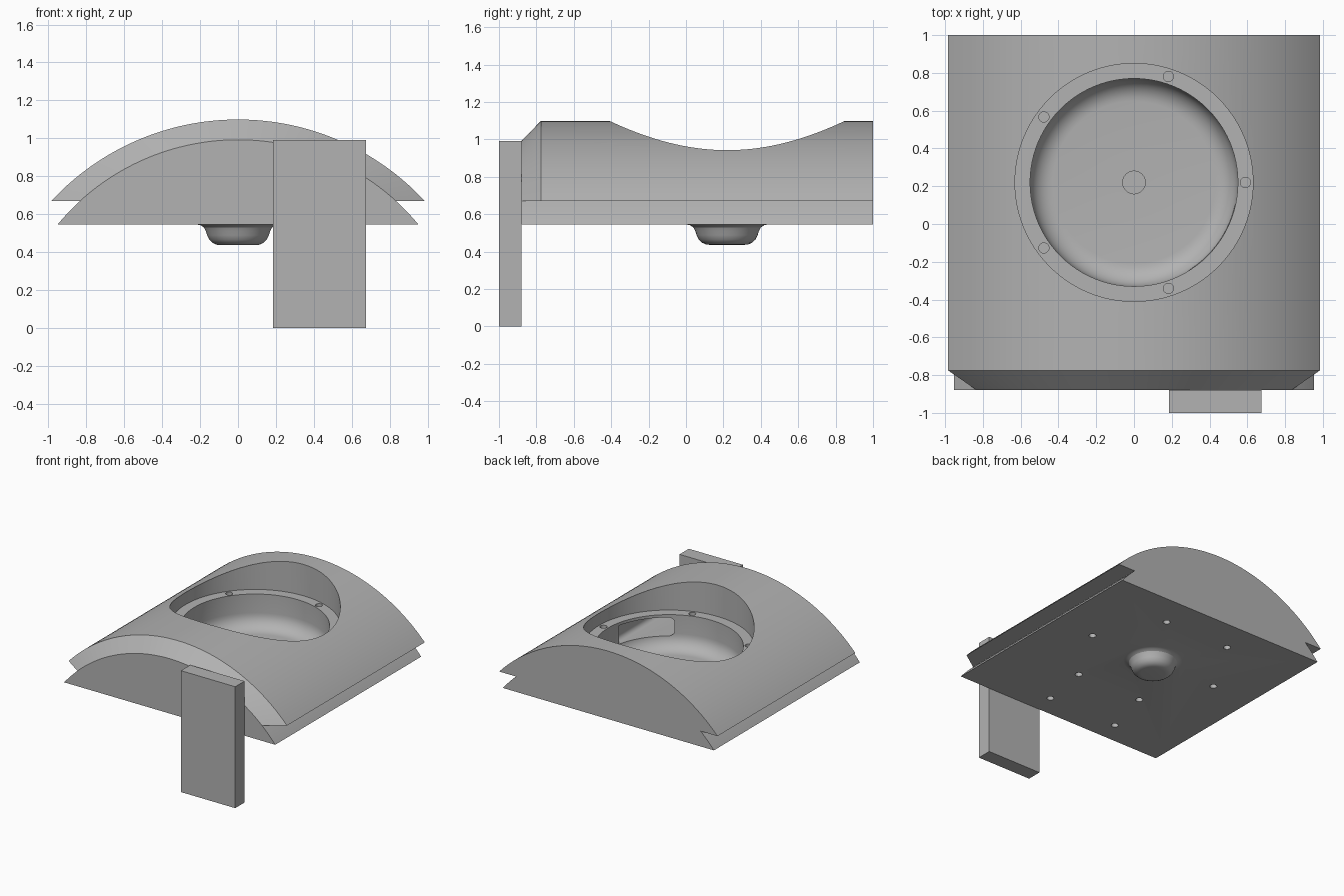
import bpy, bmesh, math

if "Cube" in bpy.data.objects:
    bpy.data.objects.remove(bpy.data.objects["Cube"])

grey = bpy.data.materials.new("plain grey")
grey.diffuse_color = (0.45, 0.45, 0.45, 1)
grey.use_nodes = True
grey.node_tree.nodes["Principled BSDF"].inputs["Base Color"].default_value = grey.diffuse_color

CZ, R_OUT, R_IN = -0.245, 1.344, 1.237   # concentric arcs of the vaulted body
Z_LIP, Z_BASE = 0.67, 0.545
BOWL_Y = 0.22


def make(name, bm):
    bmesh.ops.recalc_face_normals(bm, faces=bm.faces[:])
    me = bpy.data.meshes.new(name)
    bm.to_mesh(me)
    bm.free()
    me.materials.append(grey)
    ob = bpy.data.objects.new(name, me)
    bpy.context.collection.objects.link(ob)
    return ob


def arc(r, z0, z1, n, full=False):
    """Arc points from height z0 on +x to z1 (on -x when full)."""
    a0, a1 = math.asin((z0 - CZ) / r), math.asin((z1 - CZ) / r)
    if full:
        a1 = math.pi - a1
    return [(r * math.cos(a0 + (a1 - a0) * i / n), CZ + r * math.sin(a0 + (a1 - a0) * i / n))
            for i in range(n + 1)]


def revolve(name, profile, seg=96):
    bm = bmesh.new()
    vs = [bm.verts.new((r, 0, z)) for r, z in profile]
    es = [bm.edges.new(p) for p in zip(vs, vs[1:])]
    bmesh.ops.spin(bm, geom=vs + es, cent=(0, 0, 0), axis=(0, 0, 1),
                   angle=2 * math.pi, steps=seg, use_duplicate=False)
    bmesh.ops.remove_doubles(bm, verts=bm.verts[:], dist=1e-5)
    ob = make(name, bm)
    ob.location.y = BOWL_Y
    return ob


def prism(name, ring, y0, y1):
    """Extrude an x/z outline along y."""
    bm = bmesh.new()
    a = [bm.verts.new((x, y0, z)) for x, z in ring]
    b = [bm.verts.new((x, y1, z)) for x, z in ring]
    bm.faces.new(a)
    bm.faces.new(b)
    for i in range(len(a)):
        j = (i + 1) % len(a)
        bm.faces.new((a[i], a[j], b[j], b[i]))
    return make(name, bm)


# Vaulted body with side grooves and a chamfered front edge
side = arc(R_IN, Z_BASE, Z_LIP, 6)
lower = side + [(-x, z) for x, z in reversed(side)]


def section(r):
    return side + arc(r, Z_LIP, Z_LIP, 64, True) + [(-x, z) for x, z in reversed(side)]


bm = bmesh.new()
rows = [[bm.verts.new((x, y, z)) for x, z in section(r)]
        for y, r in ((-0.88, R_IN), (-0.775, R_OUT), (1.0, R_OUT))]
bm.faces.new(rows[0])
bm.faces.new(rows[-1])
for p, q in zip(rows, rows[1:]):
    for i in range(len(p)):
        j = (i + 1) % len(p)
        bm.faces.new((p[i], p[j], q[j], q[i]))
bmesh.ops.remove_doubles(bm, verts=bm.verts[:], dist=1e-4)
body = make("vaulted_body", bm)

# Flared drain boss under the base
boss = revolve("drain_boss", [(0, 0.56), (0.22, 0.56), (0.22, 0.545), (0.198, 0.541), (0.18, 0.529),
                              (0.17, 0.51), (0.163, 0.488), (0.151, 0.464), (0.133, 0.447),
                              (0.112, 0.438), (0.09, 0.436), (0, 0.436)])

# Stepped round bowl with filleted floor and centre drain
F, FR = 0.57, 0.12
fillet = [(0.55 - FR + FR * math.sin(t), F + FR - FR * math.cos(t))
          for t in (i * math.pi / 16 for i in range(9))]
bowl = revolve("bowl_cutter", [(0, 0.47), (0.06, 0.47), (0.06, F)] + fillet +
               [(0.55, 0.843), (0.63, 0.843), (0.63, 1.3), (0, 1.3)])

# Screw holes: five in the ledge, six plus two in the base
holes = [(0.59 * math.cos(a), BOWL_Y + 0.59 * math.sin(a), 0.82)
         for a in (i * math.tau / 5 for i in range(5))]
holes += [(0.59 * math.cos(a), BOWL_Y + 0.59 * math.sin(a), 0.57)
          for a in (i * math.tau / 6 for i in range(6))]
holes += [(0.23, -0.70, 0.57), (-0.40, -0.70, 0.57)]
bm = bmesh.new()
for h in holes:
    geo = bmesh.ops.create_cone(bm, cap_ends=True, segments=24, radius1=0.027, radius2=0.027, depth=0.15)
    bmesh.ops.translate(bm, verts=geo["verts"], vec=h)
screws = make("screw_hole_cutter", bm)

# Rounded slot from the bowl to the front plate
ring = []
for k, (cx, cz) in enumerate(((0.54, 0.78), (0.32, 0.78), (0.32, 0.71), (0.54, 0.71))):
    for i in range(7):
        t = (k + i / 6) * math.pi / 2
        ring.append((cx + 0.04 * math.cos(t), cz + 0.04 * math.sin(t)))
slot = prism("slot_cutter", ring, -0.95, 0.1)

# Combine the body with its boss and cutters
for tool, op in ((boss, 'UNION'), (bowl, 'DIFFERENCE'), (slot, 'DIFFERENCE'), (screws, 'DIFFERENCE')):
    mod = body.modifiers.new(tool.name, 'BOOLEAN')
    mod.operation, mod.object, mod.solver = op, tool, 'EXACT'
    tool.hide_render = True
bpy.context.view_layer.update()
dg = bpy.context.evaluated_depsgraph_get()
result = bpy.data.meshes.new_from_object(body.evaluated_get(dg))
body.modifiers.clear()
body.data = result
for tool in (boss, bowl, slot, screws):
    bpy.data.objects.remove(tool)

# Upright plate on the front
prism("front_plate", [(0.185, 0), (0.675, 0), (0.675, 0.99), (0.185, 0.99)], -1.0, -0.88)

bpy.ops.object.select_all(action='DESELECT')
body.select_set(True)
bpy.context.view_layer.objects.active = body
bpy.ops.object.shade_smooth_by_angle(angle=math.radians(25))
